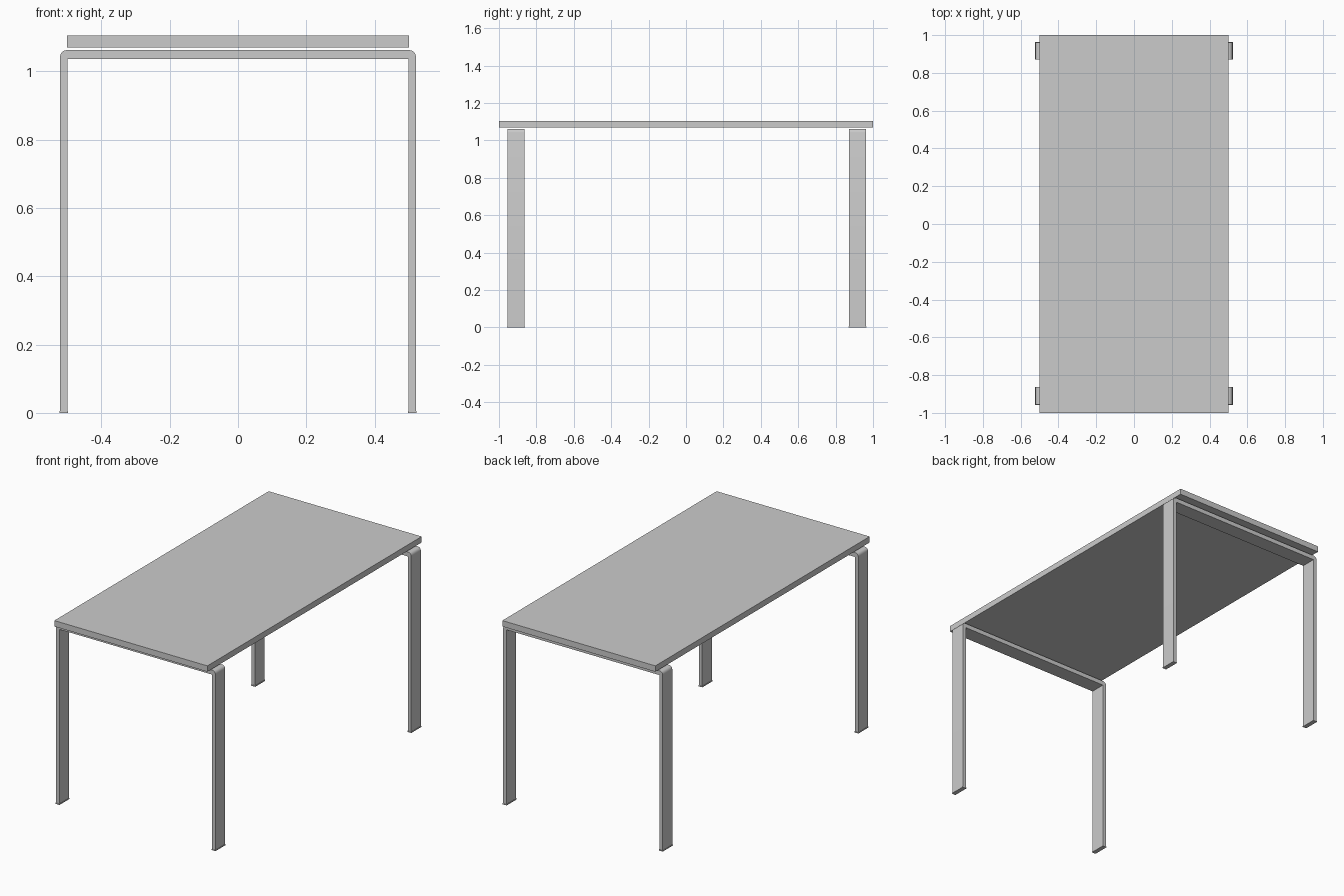
import bpy, bmesh, math

if "Cube" in bpy.data.objects:
    bpy.data.objects.remove(bpy.data.objects["Cube"])


def add_mesh(name, bm):
    bmesh.ops.recalc_face_normals(bm, faces=bm.faces)
    mesh = bpy.data.meshes.new(name)
    bm.to_mesh(mesh)
    bm.free()
    obj = bpy.data.objects.new(name, mesh)
    bpy.context.collection.objects.link(obj)
    return obj


def box(name, x0, x1, y0, y1, z0, z1):
    bm = bmesh.new()
    bmesh.ops.create_cube(bm, size=1)
    for v in bm.verts:
        v.co.x = x1 if v.co.x > 0 else x0
        v.co.y = y1 if v.co.y > 0 else y0
        v.co.z = z1 if v.co.z > 0 else z0
    return add_mesh(name, bm)


OUT, IN = 0.521, 0.499        # leg outer and inner x
BAR_TOP, BAR_LOW = 1.062, 1.036
FOOT = 0.006
RADIUS, STEPS = 0.019, 4


def leg_frame(name, y0, y1):
    # half outline of the upside-down U, then its mirror image
    half = [(IN, BAR_LOW), (IN, FOOT), (OUT, FOOT)]
    for i in range(STEPS + 1):
        a = math.pi / 2 * i / STEPS
        half.append((OUT - RADIUS + RADIUS * math.cos(a),
                     BAR_TOP - RADIUS + RADIUS * math.sin(a)))
    outline = half + [(-x, z) for x, z in reversed(half)]
    bm = bmesh.new()
    face = bm.faces.new([bm.verts.new((x, y0, z)) for x, z in outline])
    ext = bmesh.ops.extrude_face_region(bm, geom=[face], use_keep_orig=True)
    for v in ext["geom"]:
        if isinstance(v, bmesh.types.BMVert):
            v.co.y = y1
    obj = add_mesh(name, bm)
    # smooth only the rounded corners
    bpy.ops.object.select_all(action='DESELECT')
    obj.select_set(True)
    bpy.context.view_layer.objects.active = obj
    bpy.ops.object.shade_smooth_by_angle(angle=math.radians(30))


# Table top, floating slightly above the frames
box("table_top", -0.5, 0.5, -1, 1, 1.07, 1.105)

# Two leg frames, each with a pair of thin foot pads
for label, y0, y1 in (("front", -0.955, -0.864), ("back", 0.872, 0.962)):
    leg_frame(label + "_leg_frame", y0, y1)
    for side, s in (("left", -1), ("right", 1)):
        xs = sorted((s * (IN - 0.002), s * (OUT + 0.002)))
        box(f"{label}_{side}_foot_pad", xs[0], xs[1],
            y0 - 0.002, y1 + 0.002, 0, FOOT)
